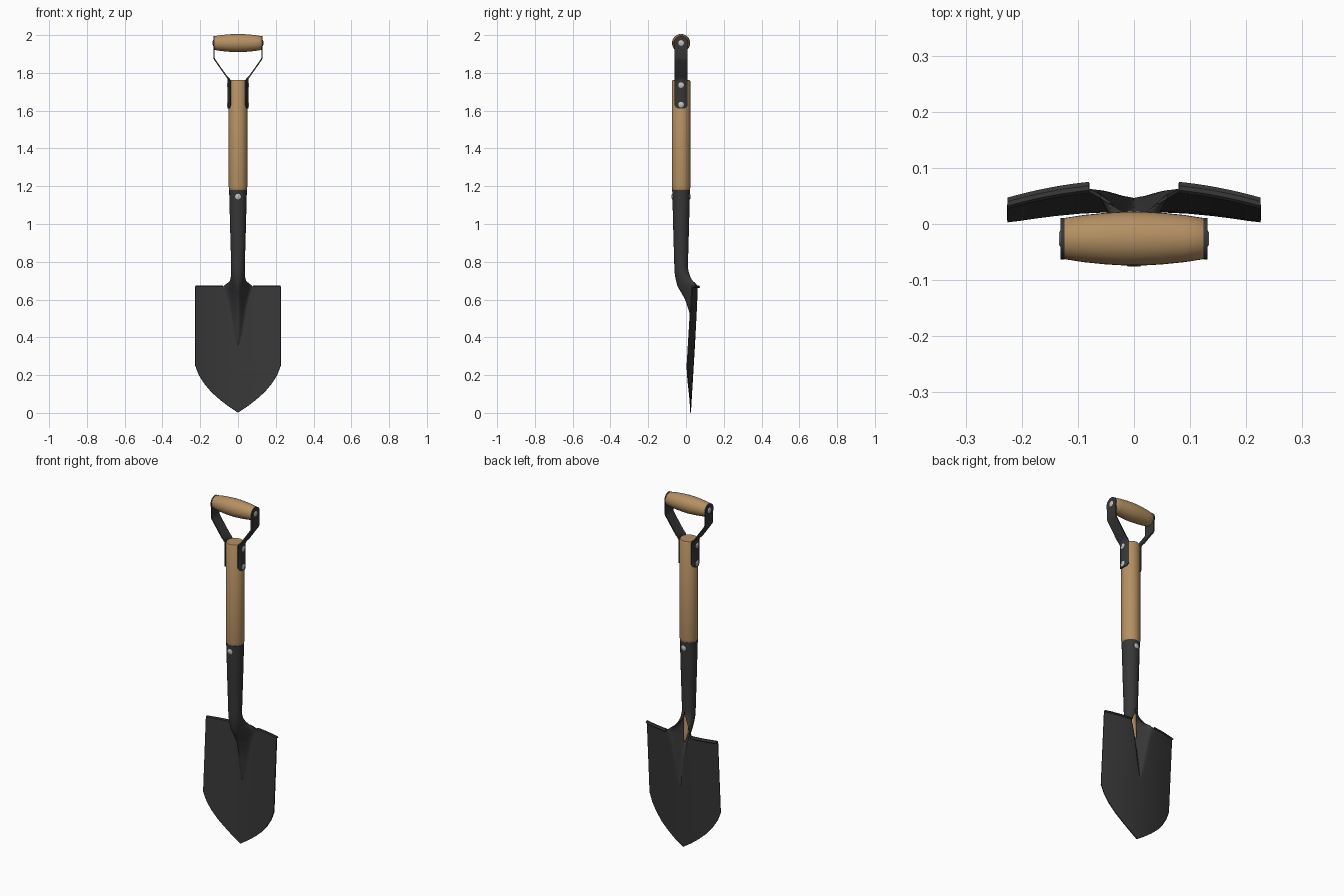
import bpy, bmesh, math

if "Cube" in bpy.data.objects:
    bpy.data.objects.remove(bpy.data.objects["Cube"])

AXIS_Y = -0.026  # the shaft runs slightly in front of the blade


def material(name, rgb):
    m = bpy.data.materials.new(name)
    m.diffuse_color = (*rgb, 1)
    m.use_nodes = True
    m.node_tree.nodes["Principled BSDF"].inputs["Base Color"].default_value = m.diffuse_color
    return m


WOOD = material("wood", (0.46, 0.28, 0.125))
STEEL = material("dark steel", (0.038, 0.038, 0.039))
RIVET = material("rivet metal", (0.52, 0.52, 0.52))


def loft(name, patches, mat, thick=0, mirror=False):
    """Skin patches of point rows; thick sheets grow inward from the surface."""
    bm = bmesh.new()
    for rows in patches:
        grid = [[bm.verts.new(p) for p in row] for row in rows]
        for a, b in zip(grid, grid[1:]):
            for i in range(len(a) - 1):
                bm.faces.new((a[i], a[i + 1], b[i + 1], b[i]))
    bmesh.ops.remove_doubles(bm, verts=bm.verts, dist=0.0001)
    if not thick:
        bmesh.ops.recalc_face_normals(bm, faces=bm.faces)
    me = bpy.data.meshes.new(name)
    bm.to_mesh(me)
    bm.free()
    ob = bpy.data.objects.new(name, me)
    bpy.context.collection.objects.link(ob)
    me.materials.append(mat)
    bpy.ops.object.select_all(action='DESELECT')
    ob.select_set(True)
    bpy.context.view_layer.objects.active = ob
    if thick:
        s = ob.modifiers.new("thickness", 'SOLIDIFY')
        s.thickness, s.offset = thick, -1
        bpy.ops.object.modifier_apply(modifier=s.name)
    if mirror:
        m = ob.modifiers.new("mirror", 'MIRROR')
        bpy.ops.object.modifier_apply(modifier=m.name)
    bpy.ops.object.shade_smooth_by_angle(angle=math.radians(35))
    return ob


def lerp(table, z, k):
    """Piecewise linear lookup of column k."""
    if z <= table[0][0]:
        return table[0][k]
    for a, b in zip(table, table[1:]):
        if z <= b[0]:
            return a[k] + (b[k] - a[k]) * (z - a[0]) / (b[0] - a[0])
    return table[-1][k]


N = 32
TS = [-1 + 2 * i / N for i in range(N + 1)]


def ring(z, r, cy=AXIS_Y):
    return [(r * math.sin(t * math.pi), cy - r * math.cos(t * math.pi), z) for t in TS]


# Blade: dished sheet with a hollow ridge that grows into the socket
OUTLINE = [(0.002, 0), (0.035, 0.05), (0.07, 0.095), (0.11, 0.14), (0.154, 0.177),
           (0.2, 0.206), (0.25, 0.225), (0.67, 0.225)]
RIDGE = [(0.34, 0, 0), (0.42, 0.025, 0.012), (0.52, 0.043, 0.03),
         (0.60, 0.058, 0.06), (0.67, 0.078, 0.105)]
TOP = 0.67


def blade_y(x, z):
    return 0.02 + 0.06 * z - 0.032 * (x / 0.225) ** 2


def ridge_row(z):
    w, d = lerp(RIDGE, z, 1), lerp(RIDGE, z, 2)
    return [(w * t, blade_y(w * t, z) - d * (1 + math.cos(math.pi * t)) / 2, z) for t in TS]


def blade_row(z):
    w, out = lerp(RIDGE, z, 1), lerp(OUTLINE, z, 1)
    side = [w + (out - w) * i / 8 for i in range(1, 9)]
    left = [(-x, blade_y(x, z), z) for x in reversed(side)]
    return left + ridge_row(z) + [(x, blade_y(x, z), z) for x in side]


levels = [o[0] for o in OUTLINE[:-1]] + [0.30] + [0.34 + 0.33 * i / 12 for i in range(13)]
blade = [blade_row(z) for z in levels]

# Socket: open channel at the blade that closes into a tapered tube
socket = []
for i in range(9):
    s = i / 8
    f = 1 - (1 - s) ** 2
    z = TOP + 0.11 * s
    socket.append([(a[0] + (b[0] - a[0]) * f, a[1] + (b[1] - a[1]) * f, z)
                   for a, b in zip(ridge_row(TOP), ring(z, 0.036))])
socket += [ring(0.95, 0.041), ring(1.18, 0.047)]
loft("blade_and_socket", [blade, socket], STEEL, 0.006)

# Foot treads folded back along the top of the blade
xs = [0.08 + 0.145 * i / 8 for i in range(9)]
tread = [[(x, blade_y(x, TOP) + dy, TOP + dz) for x in xs]
         for dy, dz in ((-0.001, 0.0), (0.004, 0.005), (0.012, 0.004), (0.019, -0.003))]
loft("foot_tread", [tread], STEEL, 0.008, mirror=True)

# Wooden shaft, with its tapered end visible in the open socket
shaft = [ring(0.60, 0, 0.012), ring(0.61, 0.006, 0.010), ring(0.66, 0.016, -0.004),
         ring(0.72, 0.024, -0.018), ring(0.79, 0.029), ring(1.17, 0.040),
         ring(1.181, 0.047), ring(1.195, 0.049), ring(1.755, 0.049),
         ring(1.762, 0.045), ring(1.762, 0)]
loft("shaft", [shaft], WOOD)

# Barrel-shaped hand grip, turned along x
GRIP_Z = 1.958
half = [(0.126, 0), (0.126, 0.034), (0.122, 0.037), (0.09, 0.042), (0.05, 0.046), (0.015, 0.048)]
profile = [(-x, r) for x, r in half] + half[::-1]
grip = [[(x, AXIS_Y + p[0], GRIP_Z + p[1] - AXIS_Y) for p in ring(0, r)] for x, r in profile]
loft("hand_grip", [grip], WOOD)

# Handle straps: flat at the grip, wrapped round the shaft below
R = 0.0545
rows = [(1.612, R, 0.018, 1), (1.617, R, 0.028, 1), (1.63, R, 0.035, 1), (1.755, R, 0.035, 1),
        (1.768, 0.056, 0.035, 0.4), (1.78, 0.064, 0.034, 0), (1.868, 0.126, 0.034, 0),
        (1.878, 0.130, 0.034, 0), (1.94, 0.131, 0.035, 0)]
rows += [(GRIP_Z + 0.037 * math.sin(a), 0.131, 0.037 * math.cos(a), 0)
         for a in (math.pi / 2 * i / 8 for i in range(9))]
strap = []
for z, x, w, wrap in rows:
    ds = [w * (-1 + i / 5) for i in range(11)]
    strap.append([(x + wrap * (math.sqrt(R * R - d * d) - R), AXIS_Y + d, z) for d in ds])
loft("handle_strap", [strap], STEEL, 0.007, mirror=True)


# Rivets: pins that pass right through, with rounded heads
def rivet(name, z, reach, along_x=True):
    prof = [(reach, 0), (reach, 0.010), (reach - 0.003, 0.015), (reach - 0.012, 0.015)]
    prof = [(-d, r) for d, r in prof] + prof[::-1]
    pts = []
    for d, r in prof:
        circ = [(r * math.cos(t * math.pi), r * math.sin(t * math.pi)) for t in TS]
        pts.append([(d, AXIS_Y + a, z + b) if along_x else (a, AXIS_Y + d, z + b)
                    for a, b in circ])
    loft(name, [pts], RIVET)


rivet("grip_rivet", GRIP_Z, 0.134)
rivet("upper_strap_rivet", 1.735, R + 0.003)
rivet("lower_strap_rivet", 1.632, R + 0.003)
rivet("socket_rivet", 1.145, 0.050, along_x=False)
